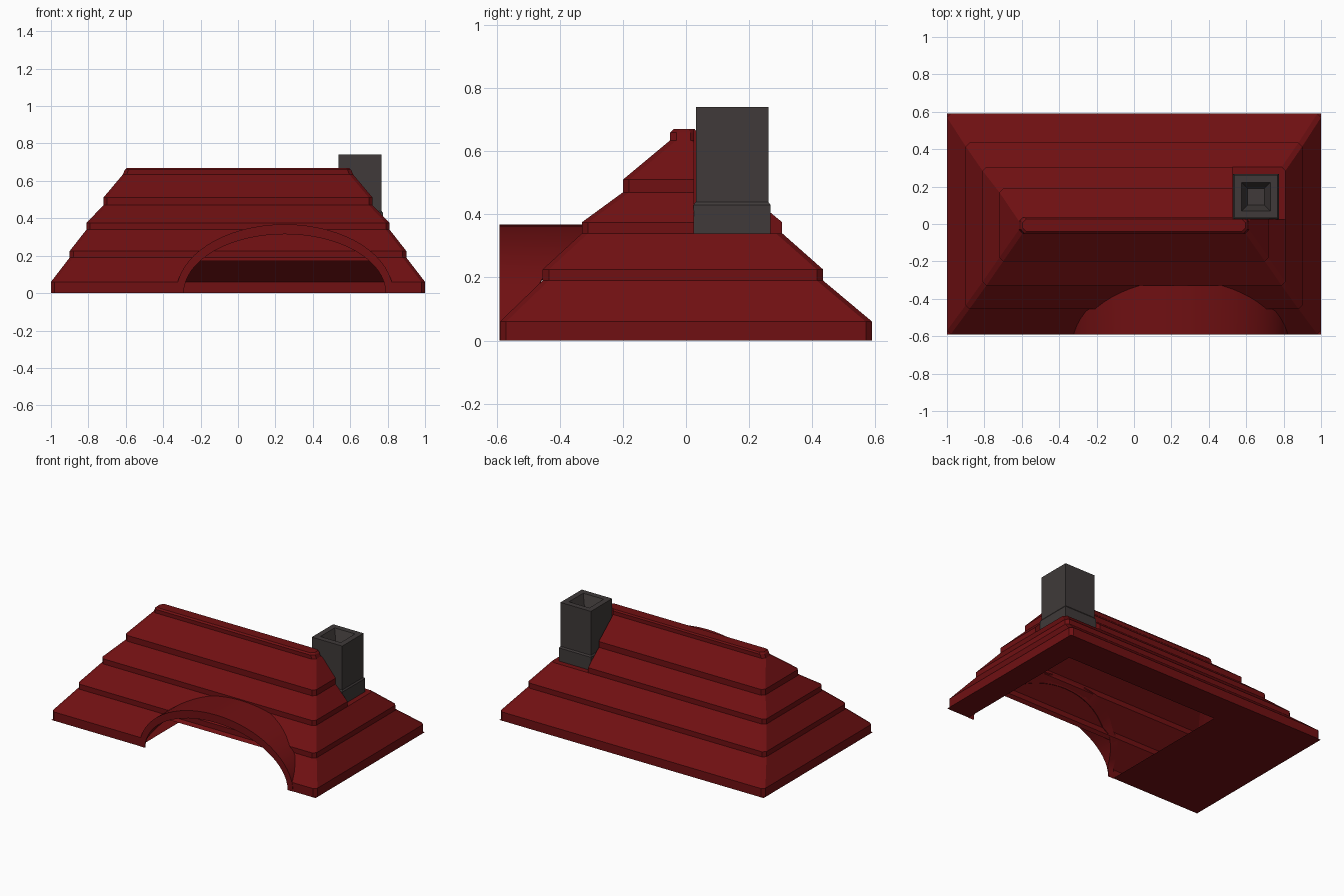
import bpy, bmesh, math

if "Cube" in bpy.data.objects:
    bpy.data.objects.remove(bpy.data.objects["Cube"])


def material(name, rgb):
    m = bpy.data.materials.new(name)
    m.diffuse_color = (*rgb, 1)
    m.use_nodes = True
    m.node_tree.nodes["Principled BSDF"].inputs["Base Color"].default_value = m.diffuse_color
    return m


RED = material("roof red", (0.16, 0.005, 0.006))
GREY = material("chimney grey", (0.05, 0.042, 0.041))


def make(name, bm, mat, recalc=True):
    if recalc:
        bmesh.ops.recalc_face_normals(bm, faces=bm.faces[:])
    me = bpy.data.meshes.new(name)
    bm.to_mesh(me)
    bm.free()
    me.materials.append(mat)
    ob = bpy.data.objects.new(name, me)
    bpy.context.collection.objects.link(ob)
    return ob


def loft(bm, loops, closed=False, caps=(False, False)):
    """Join point loops with quads, optionally closing the stack and its ends."""
    rows = [[bm.verts.new(p) for p in lp] for lp in loops]
    n = len(rows[0])
    pairs = list(zip(rows, rows[1:])) + ([(rows[-1], rows[0])] if closed else [])
    for a, b in pairs:
        for i in range(n if not closed else n - 1):
            j = (i + 1) % n
            bm.faces.new((a[i], a[j], b[j], b[i]))
    if caps[0]:
        bm.faces.new(rows[0][::-1])
    if caps[1]:
        bm.faces.new(rows[-1])


def rect(x0, x1, y0, y1, z, c=0.0):
    """Rectangle loop, with chamfered corners when c > 0."""
    if not c:
        return [(x0, y0, z), (x1, y0, z), (x1, y1, z), (x0, y1, z)]
    return [(x0 + c, y0, z), (x1 - c, y0, z), (x1, y0 + c, z), (x1, y1 - c, z),
            (x1 - c, y1, z), (x0 + c, y1, z), (x0, y1 - c, z), (x0, y0 + c, z)]


# Tiered hip roof: half length, front y, back y, height
TIERS = [(1.0, -0.59, 0.59, 0.0), (1.0, -0.59, 0.59, 0.06),
         (0.9, -0.455, 0.435, 0.19), (0.9, -0.455, 0.435, 0.225),
         (0.81, -0.33, 0.305, 0.34), (0.81, -0.33, 0.305, 0.375),
         (0.72, -0.2, 0.19, 0.47), (0.72, -0.2, 0.19, 0.51),
         (0.615, -0.05, 0.035, 0.635), (0.605, -0.05, 0.035, 0.66),
         (0.595, -0.04, 0.028, 0.67)]
bm = bmesh.new()
loft(bm, [rect(-h, h, y0, y1, z, 0.02) for h, y0, y1, z in TIERS], caps=(True, True))
roof = make("tiered_roof", bm, RED)

AX = 0.25  # arch centre


def ellipse(rx, rz, n=32):
    return [(AX - rx * math.cos(math.pi * i / n), rz * math.sin(math.pi * i / n))
            for i in range(n + 1)]


# Cutters: corner notch behind the chimney, and doorway through the lowest tier
bm = bmesh.new()
loft(bm, [rect(0.527, 1.2, 0.026, 0.8, z) for z in (0.34, 1.0)], caps=(True, True))
notch = make("notch_cutter", bm, RED)
bm = bmesh.new()
arc = [(x, min(z, 0.172)) for x, z in ellipse(0.56, 0.34)]
arc = [(arc[0][0], -0.1)] + arc + [(arc[-1][0], -0.1)]
loft(bm, [[(x, y, z) for x, z in arc] for y in (-0.8, -0.45)], caps=(True, True))
door = make("doorway_cutter", bm, RED)

for cutter in (notch, door):
    cutter.hide_render = True
    mod = roof.modifiers.new("cut", 'BOOLEAN')
    mod.operation, mod.object, mod.solver = 'DIFFERENCE', cutter, 'EXACT'
bpy.context.view_layer.update()
roof.data = bpy.data.meshes.new_from_object(
    roof.evaluated_get(bpy.context.evaluated_depsgraph_get()))
roof.modifiers.clear()
for cutter in (notch, door):
    bpy.data.objects.remove(cutter)

# Turn the solid into an open shell: drop the underside and the doorway's walls
bm = bmesh.new()
bm.from_mesh(roof.data)
bm.normal_update()
gone = []
for f in bm.faces:
    c, n = f.calc_center_median(), f.normal
    in_door = c.z < 0.18 and c.y < -0.44 and abs(c.x - AX) < 0.6
    if n.z < -0.9 or in_door and (abs(n.y) < 0.01 or n.y < -0.99 and c.y > -0.5):
        gone.append(f)
bmesh.ops.delete(bm, geom=gone, context='FACES')
bm.to_mesh(roof.data)
bm.free()

# Flat underside with an opening behind the arch
bm = bmesh.new()
for x0, x1, y0, y1 in ((-1, -0.33, -0.59, 0.59), (0.83, 1, -0.59, 0.59),
                       (-0.33, 0.83, 0.37, 0.59)):
    f = bm.faces.new([bm.verts.new(p) for p in rect(x0, x1, y0, y1, 0)])
    f.normal_flip()
make("underside", bm, RED, recalc=False)


# Arched dormer, each strip running back to where it meets the front slope
def slope_y(z):
    for a, b in zip(TIERS, TIERS[1:]):
        if a[3] <= z <= b[3]:
            return a[1] + (b[1] - a[1]) * (z - a[3]) / (b[3] - a[3])


outer, inner = ellipse(0.58, 0.368), ellipse(0.54, 0.315)
bm = bmesh.new()
loops = [[(x, slope_y(z) + 0.004, z) for x, z in outer], [(x, -0.592, z) for x, z in outer],
         [(x, -0.592, z) for x, z in inner], [(x, slope_y(z) + 0.004, z) for x, z in inner]]
loft(bm, loops, closed=True)
dormer = make("arched_dormer", bm, RED)
bpy.context.view_layer.objects.active = dormer
dormer.select_set(True)
bpy.ops.object.shade_smooth_by_angle(angle=math.radians(35))

# Chimney with a wider foot and a tapered flue
bm = bmesh.new()
CX, CY = 0.652, 0.146
flue = [(0.122, 0.34), (0.122, 0.43), (0.115, 0.44), (0.115, 0.74), (0.077, 0.74), (0.045, 0.66)]
loft(bm, [rect(CX - h, CX + h, CY - h, CY + h, z) for h, z in flue], caps=(False, True))
make("chimney", bm, GREY)
